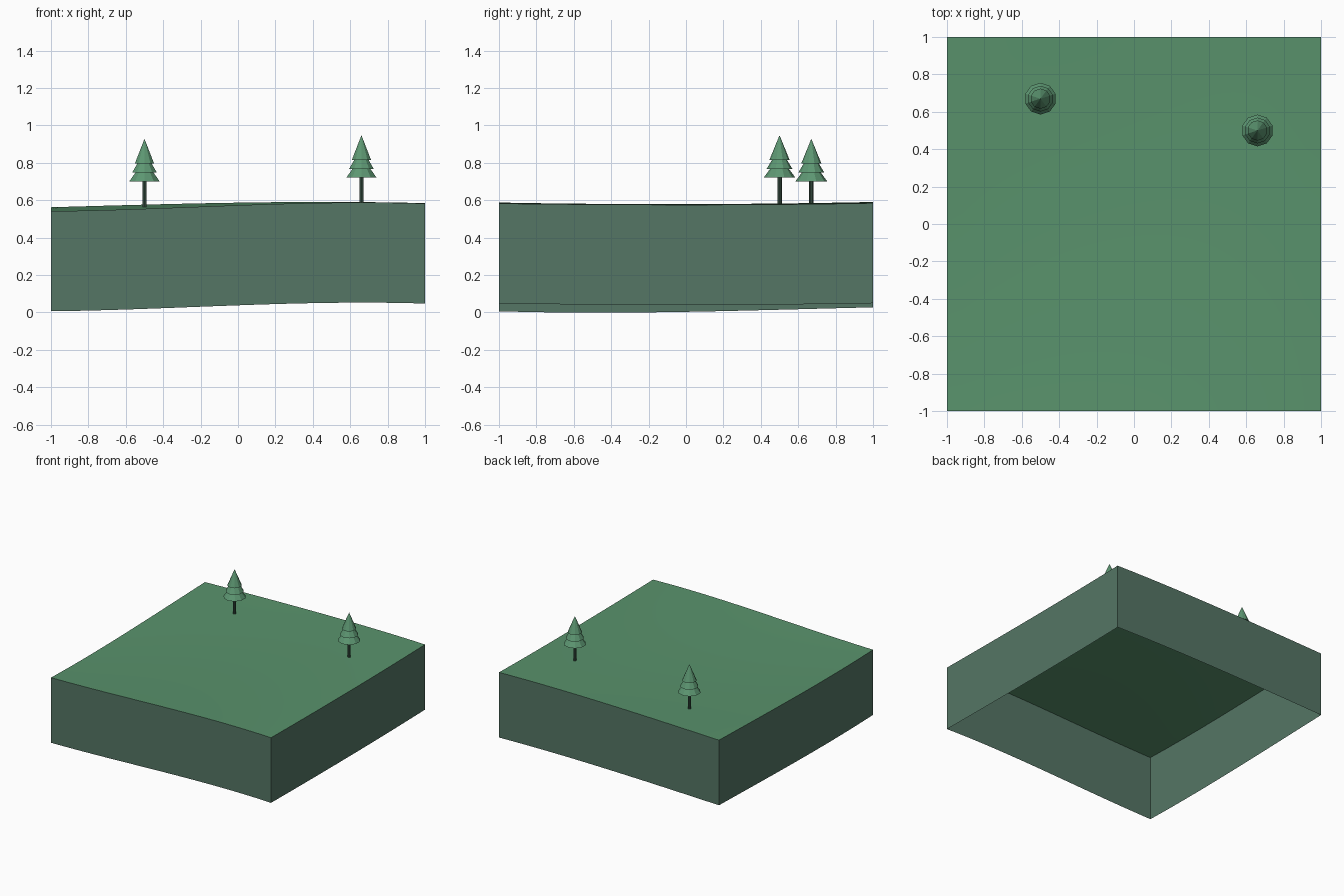
import bpy, bmesh, math
from mathutils import Vector

cube = bpy.data.objects.get("Cube")
if cube:
    bpy.data.objects.remove(cube)


def material(name, rgb):
    m = bpy.data.materials.new(name)
    m.use_nodes = True
    m.diffuse_color = (*rgb, 1)
    m.node_tree.nodes["Principled BSDF"].inputs["Base Color"].default_value = (*rgb, 1)
    return m


grass = material("grass green", (0.10, 0.29, 0.15))
earth = material("earth grey green", (0.09, 0.18, 0.13))
needle = material("needle green", (0.11, 0.31, 0.17))
bark = material("bark dark green", (0.05, 0.10, 0.07))

# Gentle hills: control heights, rows from front to back, columns along x
NODES = (-1, -1 / 3, 1 / 3, 1)
HEIGHTS = ((.541, .560, .583, .582),
           (.534, .551, .574, .576),
           (.545, .558, .577, .576),
           (.562, .580, .590, .584))
DEPTH = 0.535
CELLS = 24


def weights(t):
    return [math.prod((t - m) / (n - m) for m in NODES if m != n) for n in NODES]


def ground(x, y):
    wx, wy = weights(x), weights(y)
    return sum(wy[j] * wx[i] * HEIGHTS[j][i] for j in range(4) for i in range(4))


def finish(bm, name, mats):
    mesh = bpy.data.meshes.new(name)
    bm.to_mesh(mesh)
    bm.free()
    ob = bpy.data.objects.new(name, mesh)
    bpy.context.collection.objects.link(ob)
    for m in mats:
        mesh.materials.append(m)
    return ob


# Ground tile: curved top with skirt walls, open underneath
bm = bmesh.new()
bmesh.ops.create_grid(bm, x_segments=CELLS, y_segments=CELLS, size=1)
for v in bm.verts:
    v.co.z = ground(v.co.x, v.co.y)
for f in bm.faces:
    f.smooth = True
rim = [e for e in bm.edges if e.is_boundary]
skirt = bmesh.ops.extrude_edge_only(bm, edges=rim)["geom"]
for g in skirt:
    if isinstance(g, bmesh.types.BMVert):
        g.co.z -= DEPTH
    elif isinstance(g, bmesh.types.BMFace):
        g.material_index = 1
        g.smooth = False
bm.normal_update()
for f in bm.faces:
    if f.material_index == 1 and f.normal.dot(f.calc_center_median() * Vector((1, 1, 0))) < 0:
        f.normal_flip()
for e in rim:
    e.smooth = False
finish(bm, "ground_tile", (grass, earth))


# Trees: thin trunk and three stacked cones
def cone(name, x, y, z, r1, r2, height, mat):
    bm = bmesh.new()
    bmesh.ops.create_cone(bm, cap_ends=True, segments=10, radius1=r1, radius2=r2, depth=height)
    bmesh.ops.translate(bm, verts=bm.verts, vec=(x, y, z + height / 2))
    finish(bm, name, (mat,))


TIERS = (("lower", .138, .085, .115), ("middle", .185, .069, .115), ("upper", .233, .054, .132))
for side, x, y in (("right", -.5, .67), ("left", .66, .5)):
    base = ground(x, y)
    cone(f"{side}_tree_trunk", x, y, base - .01, .012, .012, .16, bark)
    for tier, z, radius, height in TIERS:
        cone(f"{side}_tree_{tier}_branches", x, y, base + z, radius, 0, height, needle)
